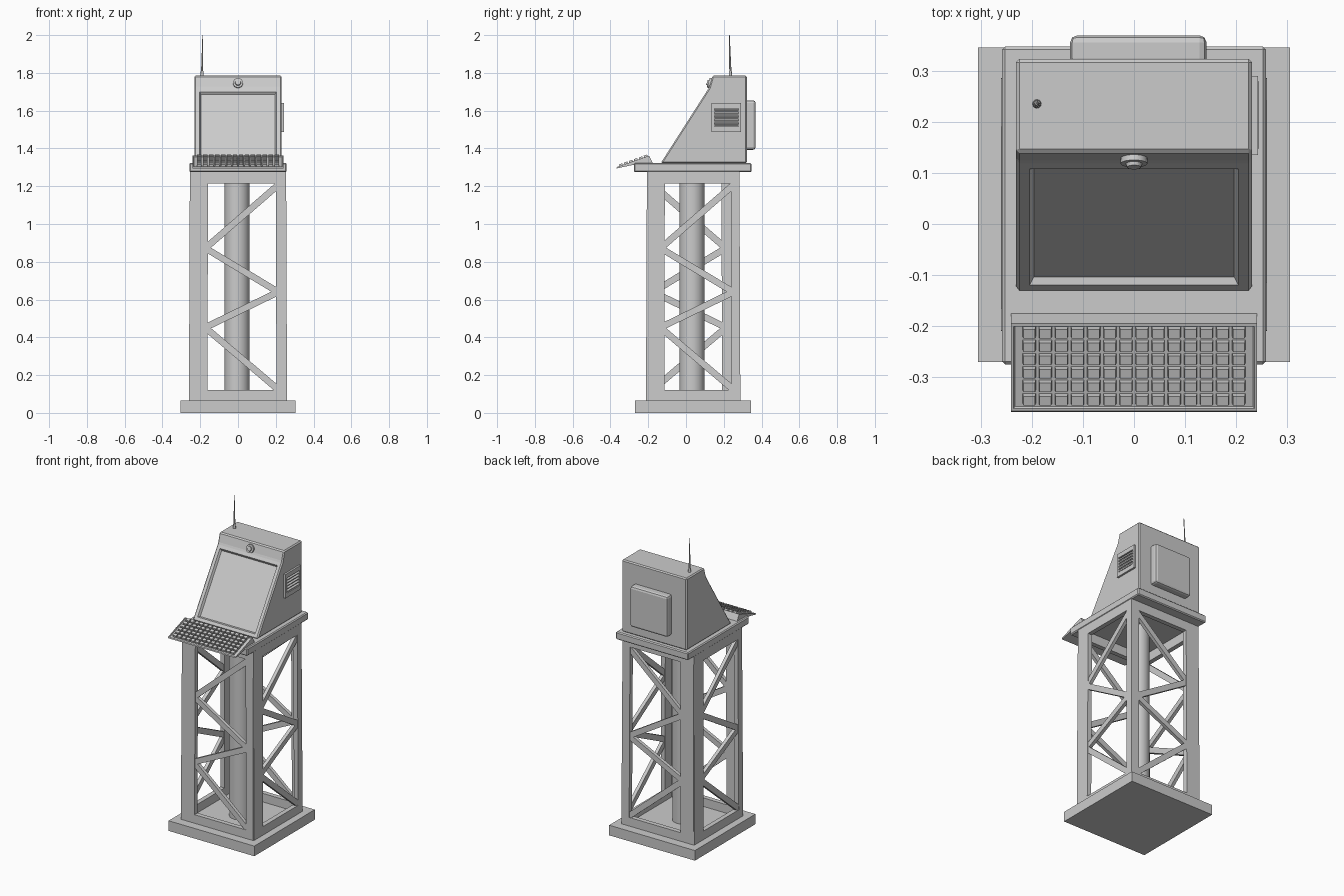
import bpy, bmesh, math
from mathutils import Vector, Matrix

if "Cube" in bpy.data.objects:
    bpy.data.objects.remove(bpy.data.objects["Cube"])


def finish(name, bm, smooth=False):
    bmesh.ops.recalc_face_normals(bm, faces=bm.faces)
    me = bpy.data.meshes.new(name)
    bm.to_mesh(me)
    bm.free()
    ob = bpy.data.objects.new(name, me)
    bpy.context.collection.objects.link(ob)
    if smooth:
        bpy.context.view_layer.objects.active = ob
        ob.select_set(True)
        bpy.ops.object.shade_smooth_by_angle(angle=math.radians(35))
        ob.select_set(False)
    return ob


def extrude_poly(bm, pts, offset):
    """Solid from a planar outline swept along offset."""
    face = bm.faces.new([bm.verts.new(p) for p in pts])
    new = bmesh.ops.extrude_face_region(bm, geom=[face])['geom']
    # keep the start face so the solid is closed
    vs = [g for g in new if isinstance(g, bmesh.types.BMVert)]
    bmesh.ops.translate(bm, verts=vs, vec=offset)


def add_box(bm, lo, hi, rot=None):
    lo, hi = Vector(lo), Vector(hi)
    m = Matrix.Translation((lo + hi) / 2) @ (rot or Matrix()) @ Matrix.Diagonal((*(hi - lo), 1))
    bmesh.ops.create_cube(bm, size=1, matrix=m)


def bevel(bm, w, seg=1):
    bmesh.ops.bevel(bm, geom=bm.edges[:], offset=w, segments=seg, affect='EDGES', profile=0.5)


def box(name, lo, hi, w=0, seg=1):
    bm = bmesh.new()
    add_box(bm, lo, hi)
    if w:
        bevel(bm, w, seg)
    return finish(name, bm)


def prism(profile, half):
    """Solid with a (y, z) profile spanning x = -half..half."""
    bm = bmesh.new()
    extrude_poly(bm, [(-half, y, z) for y, z in profile], (2 * half, 0, 0))
    bmesh.ops.recalc_face_normals(bm, faces=bm.faces)
    return bm


def cone(name, base, r1, r2, top, sides, smooth=True):
    base, top = Vector(base), Vector(top)
    d = top - base
    bm = bmesh.new()
    m = Matrix.Translation((base + top) / 2) @ d.to_track_quat('Z', 'Y').to_matrix().to_4x4()
    bmesh.ops.create_cone(bm, cap_ends=True, segments=sides, radius1=r1, radius2=r2,
                          depth=d.length, matrix=m)
    return finish(name, bm, smooth)


# base plinth and top shelf
box("base_plate", (-.305, -.27, 0), (.305, .345, .065))
box("top_shelf", (-.258, -.275, 1.274), (.258, .347, 1.323), .006)

# central column
cone("central_column", (-.005, .032, .06), .066, .066, (-.005, .032, 1.28), 24)

# lattice side panels, slightly tapered towards the top
CY = .038
ZIG = [(.215, .122), (-.175, .452), (.215, .64), (-.175, .872), (.215, 1.205)]


def panel(name, half, dist, axis, sign):
    def place(u, z, d):
        k = 1 - .02 * z / 1.28
        u, d = u * k, d * k * sign
        return (u, CY + d, z) if axis == 'y' else (d, CY + u, z)

    bm = bmesh.new()

    def slab(quad, d0, d1):
        vs = [[bm.verts.new(place(u, z, d)) for u, z in quad] for d in (d0, d1)]
        bm.faces.new(vs[0])
        bm.faces.new(vs[1])
        for i in range(4):
            j = (i + 1) % 4
            bm.faces.new((vs[0][i], vs[0][j], vs[1][j], vs[1][i]))

    def rect(u0, z0, u1, z1):
        slab([(u0, z0), (u1, z0), (u1, z1), (u0, z1)], dist - .03, dist)

    left, right = -.165 + .26 - half, .204
    rect(-half, .06, left, 1.28)
    rect(right, .06, half, 1.28)
    rect(left, .06, right, .12)
    rect(left, 1.215, right, 1.28)
    for a, b in zip(ZIG, ZIG[1:]):
        a, b = Vector(a), Vector(b)
        n = (b - a).orthogonal().normalized() * .0175
        slab([a - n, b - n, b + n, a + n], dist - .025, dist - .003)
    finish(name, bm)


panel("front_lattice", .257, .25, 'y', -1)
panel("back_lattice", .257, .25, 'y', 1)
panel("right_lattice", .248, .26, 'x', 1)


# left panel runs the other way along y
panel("left_lattice", .248, .26, 'x', -1)
left = bpy.data.objects["left_lattice"].data
for v in left.vertices:
    v.co.y = 2 * CY - v.co.y
left.flip_normals()

# sloped console head with recessed screen
bm = prism([(-.134, 1.322), (.122, 1.722), (.14, 1.785), (.323, 1.785), (.323, 1.322)], .231)
bevel(bm, .007)
slope = Vector((0, -.842, .539))
screen = max((f for f in bm.faces if f.normal.dot(slope) > .97), key=lambda f: f.calc_area())
bmesh.ops.inset_region(bm, faces=[screen], thickness=.02, use_even_offset=True)
bmesh.ops.inset_region(bm, faces=[screen], thickness=.008, depth=-.014, use_even_offset=True)
finish("console_head", bm)

# round camera on the forehead
cone("camera_ring", (0, .145, 1.74), .027, .026, (0, .118, 1.748), 20)
cone("camera_lens", (0, .130, 1.744), .019, .014, (0, .111, 1.75), 16)

# vent with louvres on the right side
bm = bmesh.new()
for lo, hi in (((.135, 1.487), (.29, 1.515)), ((.135, 1.612), (.29, 1.64)),
               ((.135, 1.515), (.15, 1.612)), ((.277, 1.515), (.29, 1.612))):
    add_box(bm, (.225, *lo), (.243, *hi))
for i in range(5):
    z = 1.526 + i * .0188
    add_box(bm, (.226, .148, z - .004), (.244, .279, z + .004), Matrix.Rotation(.4, 4, 'Y'))
finish("side_vent", bm)

# rear equipment box
box("rear_box", (-.125, .31, 1.393), (.142, .369, 1.655), .014, 2)

# antenna
cone("antenna_foot", (-.19, .235, 1.78), .009, .007, (-.19, .235, 1.81), 12)
cone("antenna_rod", (-.19, .235, 1.80), .006, .0015, (-.187, .23, 2.0), 10)

# keyboard tray
F, B = Vector((0, -.366, 1.302)), Vector((0, -.195, 1.362))
bm = prism([(-.368, 1.294), (F.y, F.z), (B.y, B.z), (-.175, 1.322), (-.27, 1.315)], .241)
up = Vector((0, -.33, .94))
top = max(bm.faces, key=lambda f: f.normal.dot(up))
bmesh.ops.inset_region(bm, faces=[top], thickness=.008)
bmesh.ops.inset_region(bm, faces=[top], thickness=.003, depth=-.005)
finish("keyboard_tray", bm)

# keys in a 14 by 6 grid on the tilted tray
bm = bmesh.new()
tilt = math.atan2(B.z - F.z, B.y - F.y)
rot = Matrix.Rotation(tilt, 4, 'X')
for r in range(6):
    c = F.lerp(B, .135 + r * .153)
    for k in range(14):
        x = -.205 + k * .41 / 13
        m = Matrix.Translation((x, c.y, c.z)) @ rot @ Matrix.Diagonal((.0265, .0215, .018, 1))
        vs = bmesh.ops.create_cube(bm, size=1, matrix=m)['verts']
        # pinch the key tops
        mid = Vector((x, c.y, c.z)) + rot @ Vector((0, 0, .009))
        for v in vs:
            if (v.co - mid).dot(rot @ Vector((0, 0, 1))) > -.001:
                v.co = mid + (v.co - mid) * .86
finish("keys", bm)
